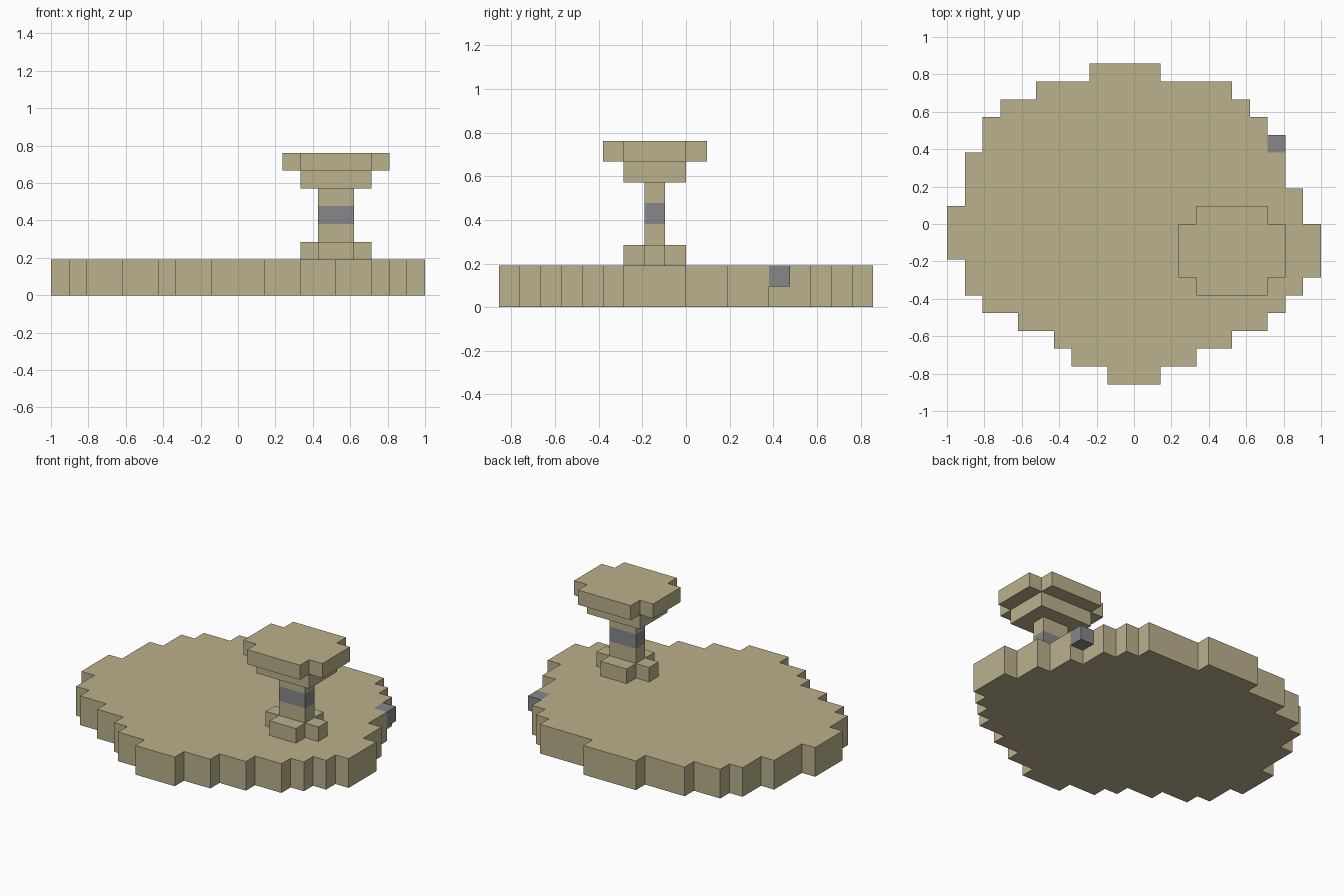
import bpy
import bmesh

cube = bpy.data.objects.get("Cube")
if cube:
    bpy.data.objects.remove(cube, do_unlink=True)

U = 2 / 21  # edge length of one block


def make_material(name, rgb):
    mat = bpy.data.materials.new(name)
    mat.use_nodes = True
    colour = (*rgb, 1)
    mat.diffuse_color = colour
    mat.node_tree.nodes["Principled BSDF"].inputs["Base Color"].default_value = colour
    return mat


tan = make_material("sandy_tan", (0.50, 0.44, 0.265))
grey = make_material("stone_grey", (0.242, 0.242, 0.254))


def stepped_slab(name, rows, y, bottom, top, mat):
    """Extrude a stepped outline; each row is (depth, left, right) in blocks."""
    left, right = [], []
    for depth, x0, x1 in rows:
        for side, x in ((left, x0), (right, x1)):
            if side and side[-1][0] == x:
                side.pop()  # merge straight runs
            else:
                side.append((x, y))
            side.append((x, y + depth))
        y += depth
    outline = right + left[::-1]

    bm = bmesh.new()
    face = bm.faces.new([bm.verts.new((px * U, py * U, bottom * U)) for px, py in outline])
    result = bmesh.ops.extrude_face_region(bm, geom=[face])
    lifted = [v for v in result["geom"] if isinstance(v, bmesh.types.BMVert)]
    bmesh.ops.translate(bm, verts=lifted, vec=(0, 0, (top - bottom) * U))
    bmesh.ops.recalc_face_normals(bm, faces=bm.faces)
    mesh = bpy.data.meshes.new(name)
    bm.to_mesh(mesh)
    bm.free()
    mesh.materials.append(mat)
    obj = bpy.data.objects.new(name, mesh)
    bpy.context.collection.objects.link(obj)
    return obj


# Round blocky platform, rows from front to back
platform_rows = [
    (1, -1.5, 1.5), (1, -3.5, 3.5), (1, -4.5, 5.5), (1, -6.5, 7.5),
    (1, -8.5, 8.5), (1, -9.5, 9.5), (1, -9.5, 10.5), (2, -10.5, 10.5),
    (1, -10.5, 9.5), (1, -9.5, 9.5), (2, -9.5, 8.5), (2, -8.5, 7.5),
    (1, -7.5, 6.5), (1, -5.5, 5.5), (1, -2.5, 1.5),
]
stepped_slab("platform", platform_rows, -9, 0, 2, tan)

# Single block on the platform rim
stepped_slab("rim_block", [(1, 7.5, 8.5)], 4, 1, 2, grey)

# Pedestal: cross-shaped foot, banded stem, flared top
cross = [(1, 4.5, 6.5), (1, 3.5, 7.5), (1, 4.5, 6.5)]
stepped_slab("pedestal_foot", cross, -3, 2, 3, tan)
stem = [(1, 4.5, 6.5)]
stepped_slab("stem_lower", stem, -2, 3, 4, tan)
stepped_slab("stem_band", stem, -2, 4, 5, grey)
stepped_slab("stem_upper", stem, -2, 5, 6, tan)
stepped_slab("top_support", [(3, 3.5, 7.5)], -3, 6, 7, tan)
stepped_slab("table_top", [(1, 3.5, 7.5), (3, 2.5, 8.5), (1, 3.5, 7.5)], -4, 7, 8, tan)
